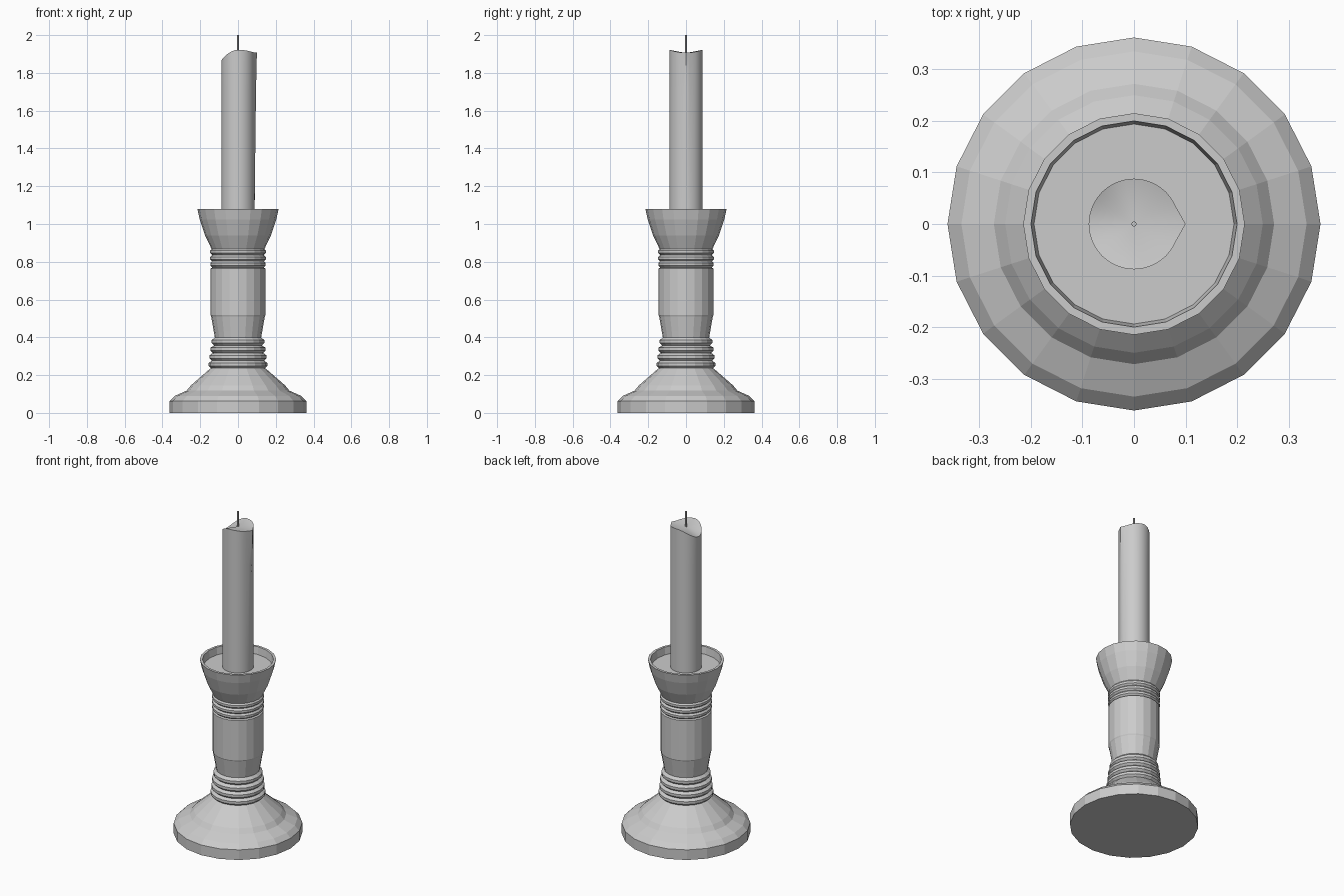
import bpy, bmesh, math

if "Cube" in bpy.data.objects:
    bpy.data.objects.remove(bpy.data.objects["Cube"])


def make_object(name, bm, smooth=False):
    bmesh.ops.recalc_face_normals(bm, faces=bm.faces[:])
    mesh = bpy.data.meshes.new(name)
    bm.to_mesh(mesh)
    bm.free()
    ob = bpy.data.objects.new(name, mesh)
    bpy.context.collection.objects.link(ob)
    if smooth:
        bpy.context.view_layer.objects.active = ob
        ob.select_set(True)
        bpy.ops.object.shade_smooth_by_angle(angle=math.radians(30))
        ob.select_set(False)
    return ob


def add_rings(bm, rows):
    """Join successive rings of points with quads."""
    rings = [[bm.verts.new(p) for p in row] for row in rows]
    n = len(rows[0])
    for a, b in zip(rings, rings[1:]):
        for i in range(n):
            j = (i + 1) % n
            bm.faces.new((a[i], a[j], b[j], b[i]))
    return rings


def circle(r, z, n):
    return [(r * math.cos(2 * math.pi * i / n), r * math.sin(2 * math.pi * i / n), z)
            for i in range(n)]


def beads(z0, pitch, radii, groove):
    """Profile of stacked turned beads."""
    pts = []
    for k, r in enumerate(radii):
        z = z0 + k * pitch
        pts += [(r - groove, z), (r, z + pitch * 0.3), (r, z + pitch * 0.7)]
    return pts


# Turned holder: foot, beaded neck, stem, beaded collar, cup
profile = [(0.362, 0), (0.362, 0.063), (0.335, 0.09), (0.272, 0.118), (0.25, 0.145),
           (0.212, 0.178), (0.15, 0.232)]
profile += beads(0.237, 0.04, (0.155, 0.15, 0.146, 0.139), 0.012)
profile += [(0.123, 0.4), (0.128, 0.43), (0.142, 0.51), (0.145, 0.517), (0.145, 0.765)]
profile += beads(0.77, 0.033, (0.146, 0.147, 0.147), 0.01)
profile += [(0.14, 0.868), (0.175, 0.94), (0.203, 1.025), (0.215, 1.08),
            (0.2, 1.08), (0.194, 1.035)]
bm = bmesh.new()
rings = add_rings(bm, [circle(r, z, 20) for r, z in profile])
bm.faces.new(rings[0])
bm.faces.new(rings[-1])
make_object("candle_holder", bm)

# Candle: melted saddle-shaped top and a drip ridge on the +x side
N = 32
R = 0.088


def candle_ring(z, t):
    row = []
    for i in range(N):
        a = 2 * math.pi * i / N
        x = math.cos(a)
        bulge = {0: 0.012, 1: 0.004, N - 1: 0.004}.get(i, 0) * t
        drop = (0.055 if x < 0 else 0.015) * x * x
        r = R + bulge
        row.append((r * x, r * math.sin(a), z - (drop if z > 1.9 else 0)))
    return row


bm = bmesh.new()
rings = add_rings(bm, [candle_ring(1.03, 0), candle_ring(1.2, 0.1),
                       candle_ring(1.7, 0.6), candle_ring(1.922, 1)])
bm.faces.new(rings[0])
tip = bm.verts.new((0, 0, 1.905))
for i in range(N):
    bm.faces.new((rings[-1][i], rings[-1][(i + 1) % N], tip))
make_object("candle", bm, smooth=True)

# Wick
bm = bmesh.new()
rings = add_rings(bm, [circle(0.005, 1.89, 8), circle(0.005, 2.0, 8)])
for ring in rings:
    bm.faces.new(ring)
make_object("wick", bm, smooth=True)
